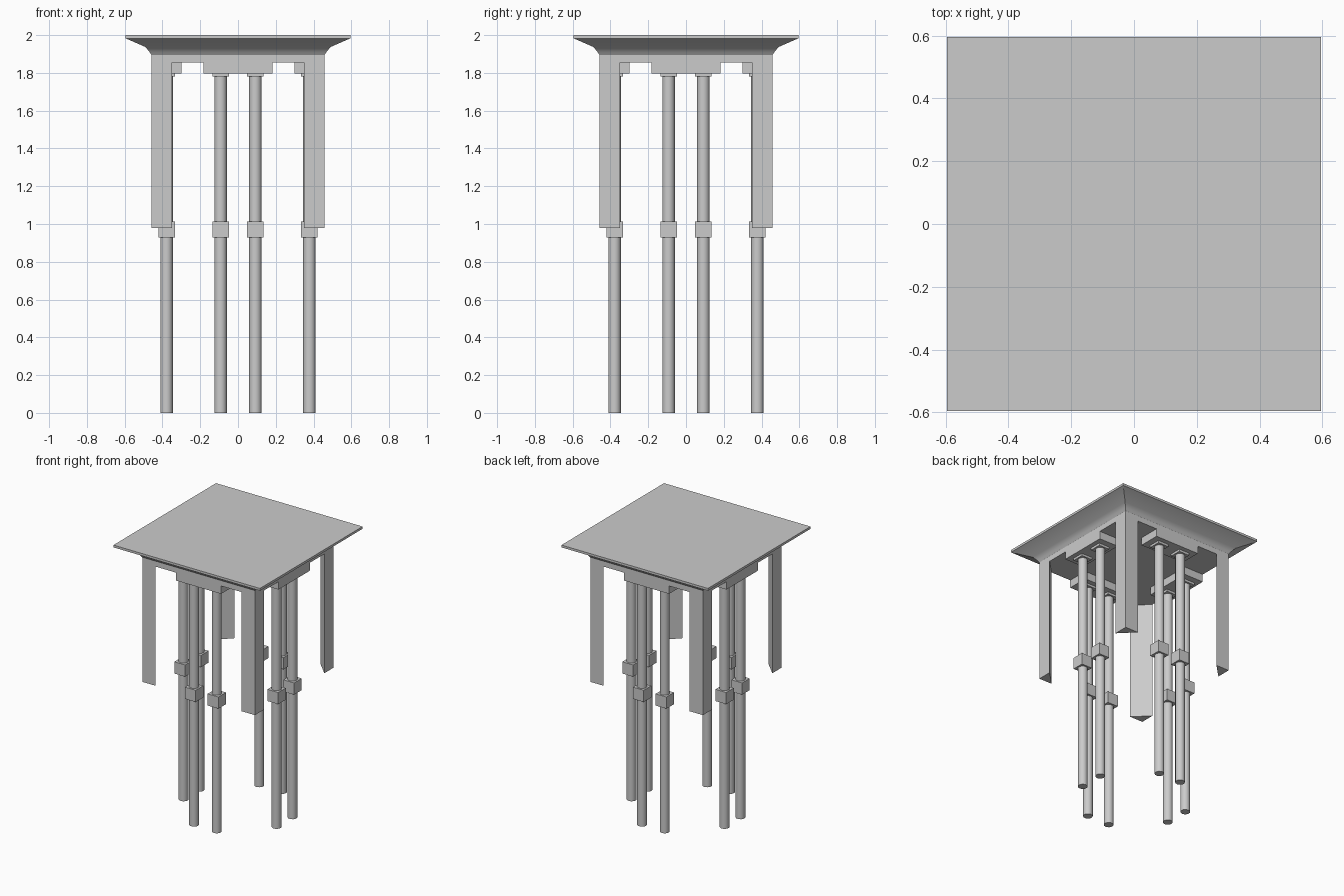
import bpy, bmesh, math

if "Cube" in bpy.data.objects:
    bpy.data.objects.remove(bpy.data.objects["Cube"])


def finish(bm, name, smooth=None):
    bmesh.ops.recalc_face_normals(bm, faces=bm.faces)
    me = bpy.data.meshes.new(name)
    bm.to_mesh(me)
    bm.free()
    ob = bpy.data.objects.new(name, me)
    bpy.context.collection.objects.link(ob)
    if smooth:
        bpy.ops.object.select_all(action='DESELECT')
        ob.select_set(True)
        bpy.context.view_layer.objects.active = ob
        bpy.ops.object.shade_smooth_by_angle(angle=math.radians(smooth))
    return ob


def loft(name, rings, smooth=None):
    """Skin a stack of closed rings and cap both ends."""
    bm = bmesh.new()
    loops = [[bm.verts.new(p) for p in ring] for ring in rings]
    n = len(loops[0])
    for a, b in zip(loops, loops[1:]):
        for i in range(n):
            j = (i + 1) % n
            bm.faces.new((a[i], a[j], b[j], b[i]))
    bm.faces.new(loops[0])
    bm.faces.new(loops[-1])
    return finish(bm, name, smooth)


def prism(name, outline, z0, z1, smooth=None):
    return loft(name, [[(x, y, z) for x, y in outline] for z in (z0, z1)], smooth)


def rect(x0, x1, y0, y1):
    return [(x0, y0), (x1, y0), (x1, y1), (x0, y1)]


def turn(points, k):
    """Rotate an outline by k quarter turns about the centre."""
    c, s = round(math.cos(k * math.pi / 2)), round(math.sin(k * math.pi / 2))
    return [(c * x - s * y, s * x + c * y) for x, y in points]


def circle(cx, cy, r, n=16):
    return [(cx + r * math.cos(2 * math.pi * i / n),
             cy + r * math.sin(2 * math.pi * i / n)) for i in range(n)]


# Square top with coved cornice and frieze
profile = [(0.457, 1.855), (0.457, 1.894), (0.468, 1.91), (0.49, 1.937),
           (0.595, 1.983), (0.595, 2.0)]
loft("canopy_top", [[(x, y, z) for x, y in rect(-h, h, -h, h)] for h, z in profile], 30)

E, I = 0.457, 0.349      # outer face and inner edge of corner posts
D, S, R, B = 0.378, 0.092, 0.033, 0.044   # column offset, spacing, radius, block half size

for k, side in enumerate(("front", "right", "back", "left")):
    # Hanging triangular corner post
    prism(side + "_corner_post", turn([(E, -E), (E, -I), (I, -E)], k), 0.98, 1.86)
    # Bracket carrying the column pair
    prism(side + "_bracket", turn(rect(-0.183, 0.183, -E, -0.298), k), 1.797, 1.856)
    for x, tag in ((-S, "a"), (S, "b")):
        name = f"{side}_{tag}_"
        square = turn(rect(x - B, x + B, -D - B, -D + B), k)
        prism(name + "column", turn(circle(x, -D, R), k), 0.0, 1.785, 40)
        prism(name + "collar_block", square, 0.928, 1.014)
        prism(name + "capital", square, 1.78, 1.80)
